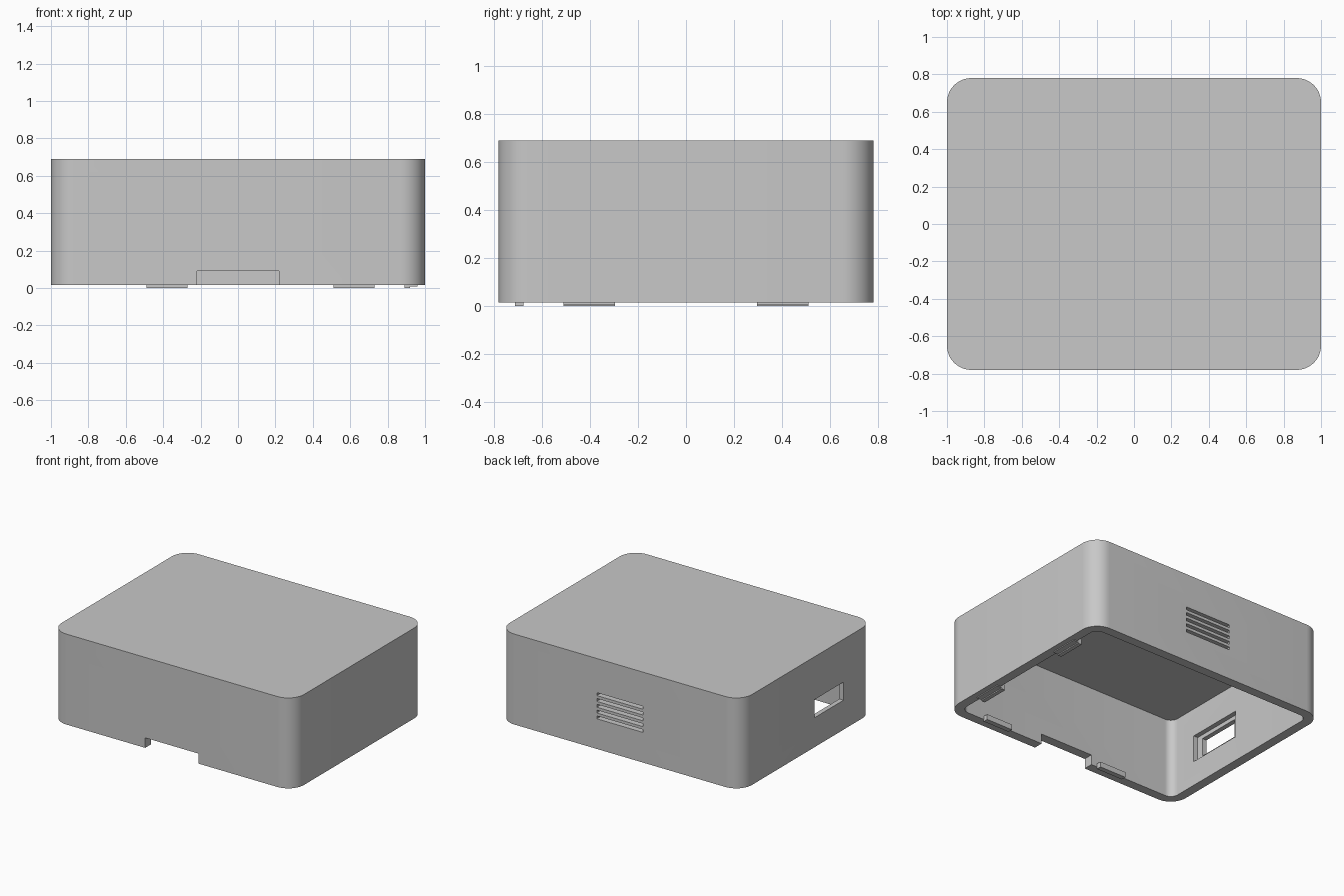
import bpy, bmesh, math

if "Cube" in bpy.data.objects:
    bpy.data.objects.remove(bpy.data.objects["Cube"], do_unlink=True)

grey = bpy.data.materials.new("plain_grey")
grey.use_nodes = True
COLOUR = (0.58, 0.58, 0.58, 1)
grey.diffuse_color = COLOUR
grey.node_tree.nodes["Principled BSDF"].inputs["Base Color"].default_value = COLOUR

HALF_X, HALF_Y, BOTTOM, TOP = 1.0, 0.78, 0.015, 0.69
RADIUS, WALL, CEILING = 0.13, 0.07, 0.61


def finish(name, bm):
    bmesh.ops.recalc_face_normals(bm, faces=bm.faces)
    mesh = bpy.data.meshes.new(name)
    bm.to_mesh(mesh)
    bm.free()
    mesh.materials.append(grey)
    obj = bpy.data.objects.new(name, mesh)
    bpy.context.collection.objects.link(obj)
    return obj


def rounded_block(name, hx, hy, r, z0, z1, segments=12):
    """Rounded rectangle extruded upward."""
    bm = bmesh.new()
    ring = []
    for quarter, (sx, sy) in enumerate([(1, 1), (-1, 1), (-1, -1), (1, -1)]):
        for i in range(segments + 1):
            a = (quarter + i / segments) * math.pi / 2
            ring.append(bm.verts.new((sx * (hx - r) + r * math.cos(a),
                                      sy * (hy - r) + r * math.sin(a), z0)))
    face = bm.faces.new(ring)
    grown = bmesh.ops.extrude_face_region(bm, geom=[face])
    moved = [v for v in grown["geom"] if isinstance(v, bmesh.types.BMVert)]
    bmesh.ops.translate(bm, verts=moved, vec=(0, 0, z1 - z0))
    return finish(name, bm)


def box(name, xs, ys, zs):
    """Box from its ranges along each axis."""
    bm = bmesh.new()
    bmesh.ops.create_cube(bm, size=1)
    for v in bm.verts:
        v.co = [r[0] if c < 0 else r[1] for c, r in zip(v.co, (xs, ys, zs))]
    return finish(name, bm)


# Case shell and everything cut out of it
shell = rounded_block("case_shell", HALF_X, HALF_Y, RADIUS, BOTTOM, TOP)
cutters = [rounded_block("cavity_cutter", HALF_X - WALL, HALF_Y - WALL,
                         RADIUS - WALL, -0.1, CEILING)]

# Cable notch at the bottom of the front wall
cutters.append(box("notch_cutter", (-0.22, 0.22), (-0.9, -0.6), (-0.1, 0.09)))

# Port window with a wider recess on the inside of the wall
cutters.append(box("port_cutter", (-1.1, -0.85), (-0.43, -0.09), (0.235, 0.37)))
cutters.append(box("port_recess_cutter", (-0.965, -0.84), (-0.48, -0.04), (0.2, 0.4)))

# Ventilation slots in the back wall
for i in range(5):
    z = 0.24 + i * 0.0433
    cutters.append(box("vent_cutter", (-0.19, 0.19), (0.6, 0.9), (z, z + 0.0217)))

bpy.context.view_layer.objects.active = shell
for cutter in cutters:
    cutter.hide_render = True
    mod = shell.modifiers.new("cut", "BOOLEAN")
    mod.operation, mod.solver, mod.object = "DIFFERENCE", "EXACT", cutter
    bpy.ops.object.modifier_apply(modifier=mod.name)
for cutter in cutters:
    bpy.data.objects.remove(cutter, do_unlink=True)

bpy.ops.object.select_all(action="DESELECT")
shell.select_set(True)
bpy.ops.object.shade_smooth_by_angle(angle=math.radians(30))

# Snap tabs on the front wall and on the left wall
for x in (-0.49, 0.51):
    box("front_snap_tab", (x, x + 0.22), (-0.712, -0.675), (0, 0.04))
for y in (-0.51, 0.295):
    box("left_snap_tab", (0.89, 0.92), (y, y + 0.215), (0, 0.04))
    box("left_tab_base", (0.92, 0.96), (y, y + 0.215), (0.008, 0.04))
